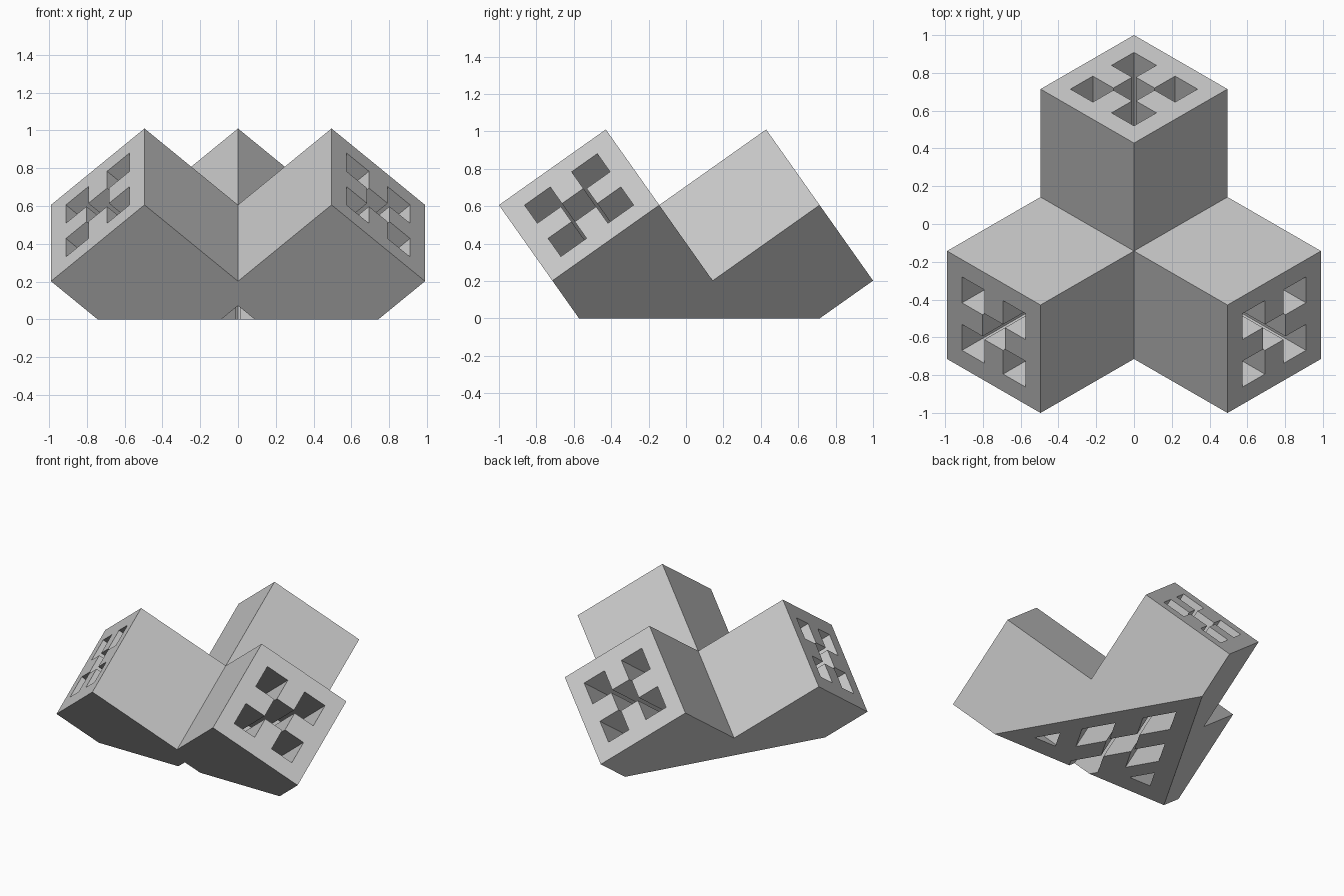
import bpy
import bmesh
import math
from itertools import product
from mathutils import Vector, Matrix

cube = bpy.data.objects.get("Cube")
if cube:
    bpy.data.objects.remove(cube, do_unlink=True)

SIZE = 0.70                                             # edge of one block
PEAK = Vector((0, -0.143, 1.5 * SIZE / math.sqrt(3)))   # inner corner where the arms meet

# Three perpendicular arm directions (back, left, right), all tilted up equally
TILT = math.atan(math.sqrt(0.5))
ARMS = [Vector((math.cos(TILT) * math.cos(math.radians(t)),
                math.cos(TILT) * math.sin(math.radians(t)),
                math.sin(TILT))) for t in (90, -30, 210)]
FRAME = Matrix.Translation(PEAK) @ Matrix([-SIZE * a for a in ARMS]).transposed().to_4x4()

# Grid lines along each arm: the arm runs from -1 to 0, the corner block from 0 to 1
HALF, STEP = 0.12, 0.22
LINES = [-1, 0] + sorted(0.5 + k * STEP + s * HALF for k in (-1, 0, 1) for s in (-1, 1)) + [1]
CELLS = range(len(LINES) - 1)

grey = bpy.data.materials.new("light grey")
grey.use_nodes = True
grey.diffuse_color = (0.6, 0.6, 0.6, 1)
grey.node_tree.nodes["Principled BSDF"].inputs["Base Color"].default_value = grey.diffuse_color


def in_hole(p, q):
    """Five squares on an end: a centre and four corners that just overlap it."""
    dp, dq = abs(p - 0.5), abs(q - 0.5)
    return max(dp, dq) < HALF or (min(dp, dq) > STEP - HALF and max(dp, dq) < STEP + HALF)


def solid(cell):
    if any(i not in CELLS for i in cell):
        return False
    mid = [(LINES[i] + LINES[i + 1]) / 2 for i in cell]
    if sum(m < 0 for m in mid) > 1:
        return False
    # the back arm is pierced right through, the front arms stop at the corner block
    for axis in range(3):
        p, q = [m for k, m in enumerate(mid) if k != axis]
        if (axis == 0 or mid[axis] < 0) and in_hole(p, q):
            return False
    return True


# Body: the skin around all solid cells
bm = bmesh.new()
corners = {}


def corner(index):
    if index not in corners:
        corners[index] = bm.verts.new(FRAME @ Vector([LINES[i] for i in index]))
    return corners[index]


for cell in filter(solid, product(CELLS, repeat=3)):
    for axis, side in product(range(3), (0, 1)):
        beyond = list(cell)
        beyond[axis] += 2 * side - 1
        if solid(beyond):
            continue
        loop = []
        for p, q in ((0, 0), (1, 0), (1, 1), (0, 1)):
            offset = [p, q]
            offset.insert(axis, side)
            loop.append(corner(tuple(c + o for c, o in zip(cell, offset))))
        bm.faces.new(loop)
bmesh.ops.recalc_face_normals(bm, faces=bm.faces)

# Flat base: cut at the ground and close the underside around the channels
cut = bmesh.ops.bisect_plane(bm, geom=bm.verts[:] + bm.edges[:] + bm.faces[:],
                             plane_co=(0, 0, 0), plane_no=(0, 0, 1), clear_inner=True)
rim = [e for e in cut["geom_cut"] if isinstance(e, bmesh.types.BMEdge)]
bmesh.ops.triangle_fill(bm, edges=rim, use_beauty=True, normal=(0, 0, -1))

mesh = bpy.data.meshes.new("three_armed_body")
bm.to_mesh(mesh)
bm.free()
mesh.materials.append(grey)
body = bpy.data.objects.new("three_armed_body", mesh)
bpy.context.collection.objects.link(body)
